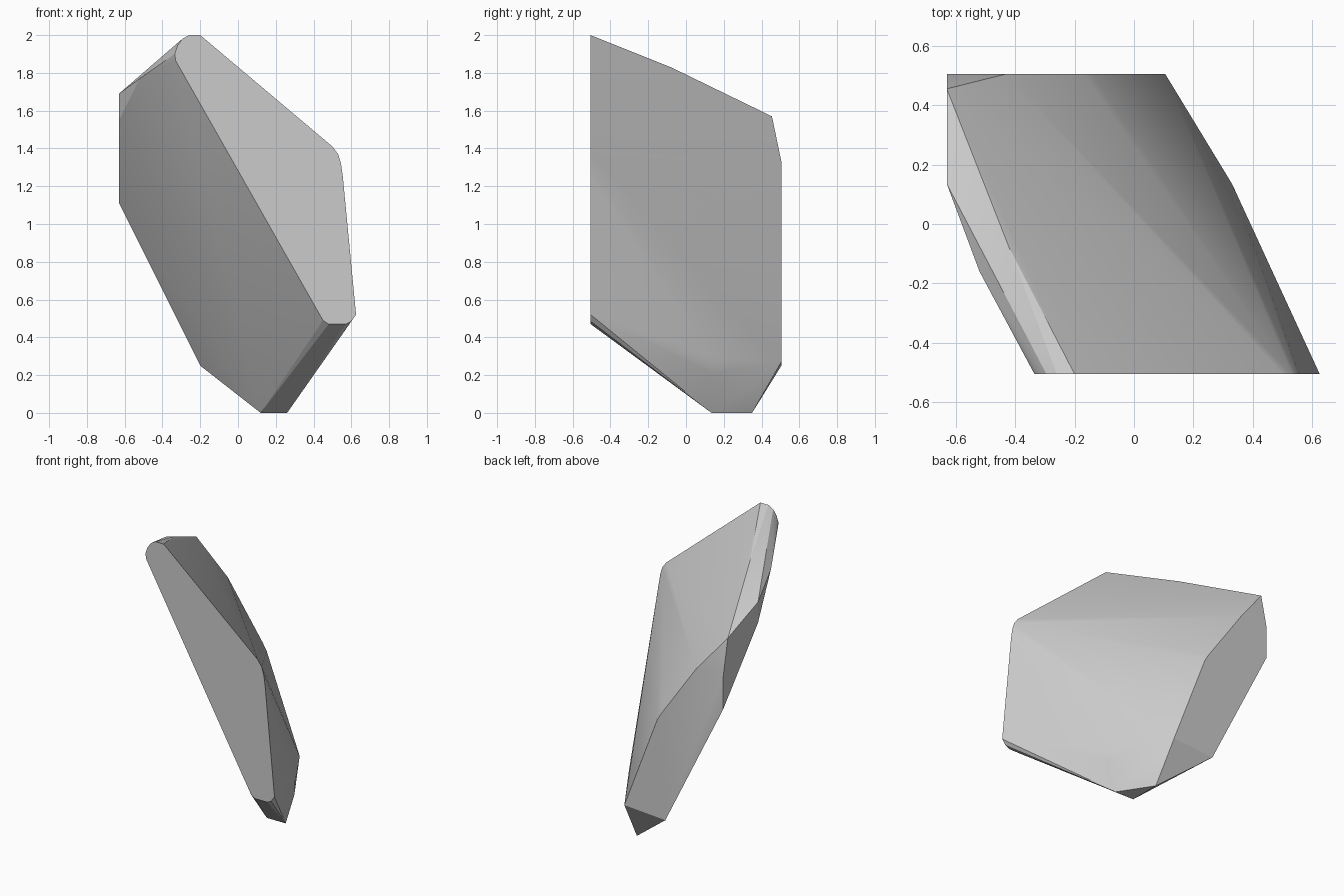
import bpy, bmesh, math

if "Cube" in bpy.data.objects:
    bpy.data.objects.remove(bpy.data.objects["Cube"])

# flat front cut with rounded corners (x, z)
front = [(-.20, 2), (-.26, 2), (-.295, 1.98), (-.32, 1.945), (-.335, 1.90), (-.33, 1.865),
         (.45, .49), (.48, .47), (.57, .47), (.60, .485), (.625, .52),
         (.555, 1.25), (.545, 1.32), (.53, 1.37), (.50, 1.41)]
# flat back cut (x, z)
back = [(-.63, 1.11), (-.63, 1.33), (-.43, 1.33), (-.17, .96), (-.14, .91), (.105, .27), (-.20, .25)]
# flat left cut (y, z)
left = [(.135, 1.69), (.135, 1.55), (.455, 1.57)]
# base triangle and the soft ridges between the cuts (x, y, z)
base = [(.12, .135, 0), (.12, .35, 0), (.26, .135, 0)]
ridges = [(.325, .135, .21), (.33, .135, .25), (.33, .135, .30),
          (-.52, -.16, 1.77), (-.42, -.08, 1.83)]

points = [(x, -.505, z) for x, z in front] + [(x, .505, z) for x, z in back]
points += [(-.63, y, z) for y, z in left] + base + ridges

# stone: convex shell around the cuts
bm = bmesh.new()
for p in points:
    bm.verts.new(p)
res = bmesh.ops.convex_hull(bm, input=bm.verts)
loose = [v for v in bm.verts if not v.link_faces]
bmesh.ops.delete(bm, geom=loose, context='VERTS')
bmesh.ops.dissolve_limit(bm, angle_limit=math.radians(.5), verts=bm.verts, edges=bm.edges)
bmesh.ops.recalc_face_normals(bm, faces=bm.faces)
mesh = bpy.data.meshes.new("faceted_stone")
bm.to_mesh(mesh)
bm.free()
stone = bpy.data.objects.new("faceted_stone", mesh)
bpy.context.collection.objects.link(stone)

# soften only the rounded corners
bpy.context.view_layer.objects.active = stone
stone.select_set(True)
bpy.ops.object.shade_smooth_by_angle(angle=math.radians(20))
